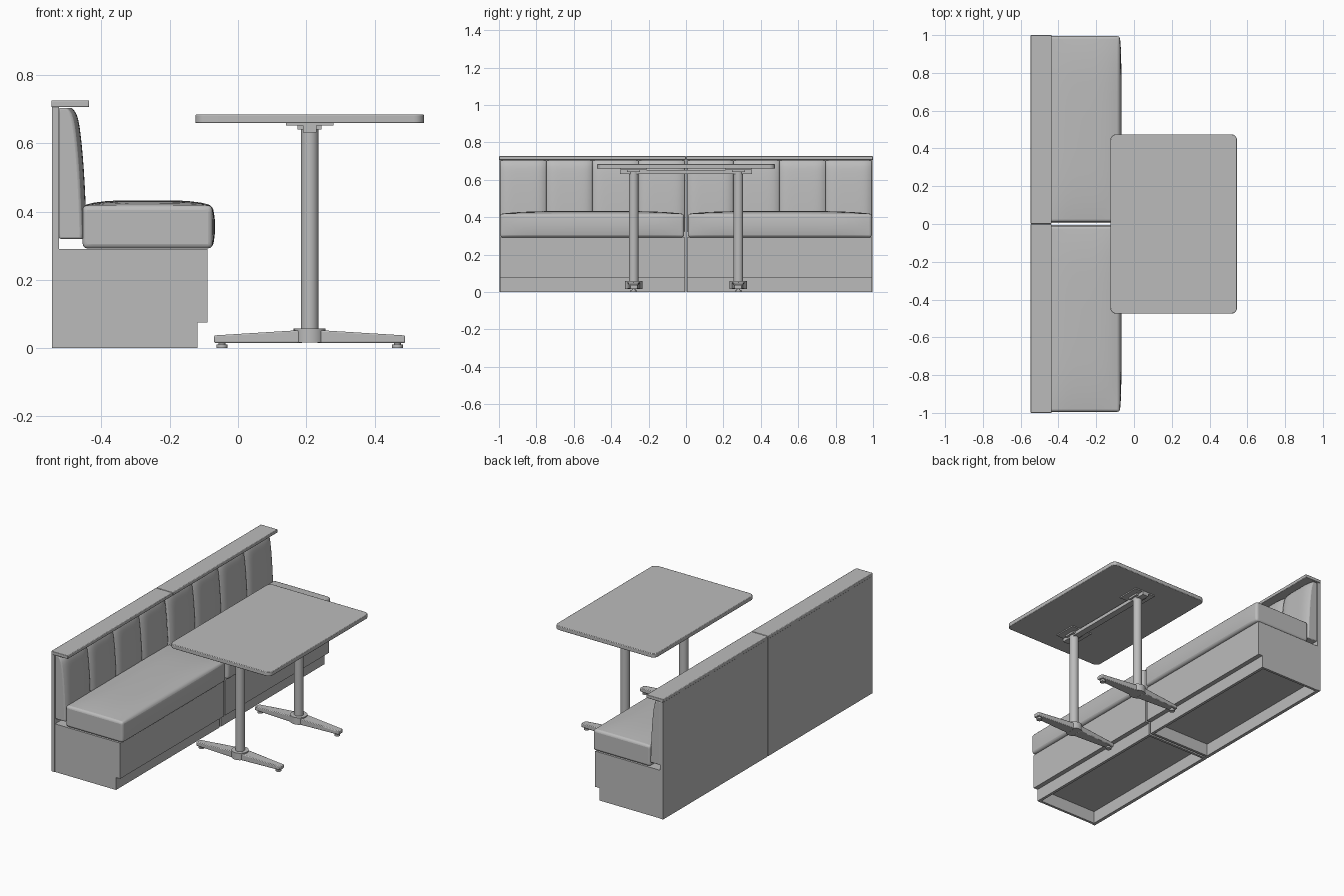
import bpy, bmesh, math
from mathutils import Vector

if "Cube" in bpy.data.objects:
    bpy.data.objects.remove(bpy.data.objects["Cube"])

grey = bpy.data.materials.new("plain_grey")
grey.diffuse_color = (0.5, 0.5, 0.5, 1)
grey.use_nodes = True
grey.node_tree.nodes["Principled BSDF"].inputs["Base Color"].default_value = grey.diffuse_color


def finish(name, bm, bevel=0, segments=2, smooth=True):
    bmesh.ops.recalc_face_normals(bm, faces=bm.faces)
    mesh = bpy.data.meshes.new(name)
    bm.to_mesh(mesh)
    bm.free()
    mesh.materials.append(grey)
    obj = bpy.data.objects.new(name, mesh)
    bpy.context.collection.objects.link(obj)
    bpy.ops.object.select_all(action='DESELECT')
    obj.select_set(True)
    bpy.context.view_layer.objects.active = obj
    if smooth:
        bpy.ops.object.shade_smooth_by_angle(angle=math.radians(35))
    if bevel:
        mod = obj.modifiers.new("round_edges", 'BEVEL')
        mod.width, mod.segments = bevel, segments
        mod.limit_method, mod.angle_limit = 'ANGLE', math.radians(50)
    return obj


def box(name, x, y, z, bevel=0, segments=2, cuts=(0, 0, 0), deform=None, smooth=None):
    """Box from ranges, optionally sliced into a grid and reshaped.
    deform receives the position and its -1..1 coordinates."""
    ranges = [sorted(r) for r in (x, y, z)]
    mid = Vector([(a + b) / 2 for a, b in ranges])
    half = Vector([(b - a) / 2 for a, b in ranges])
    bm = bmesh.new()
    bmesh.ops.create_cube(bm, size=2)
    for axis in range(3):
        normal = Vector([float(i == axis) for i in range(3)])
        for i in range(cuts[axis]):
            at = -1 + 2 * (i + 1) / (cuts[axis] + 1)
            bmesh.ops.bisect_plane(bm, geom=bm.verts[:] + bm.edges[:] + bm.faces[:],
                                   plane_co=normal * at, plane_no=normal)
    for v in bm.verts:
        unit = v.co.copy()
        pos = mid + Vector([unit[i] * half[i] for i in range(3)])
        v.co = deform(pos, unit) if deform else pos
    return finish(name, bm, bevel, segments, bool(bevel or deform) if smooth is None else smooth)


def cylinder(name, x, y, z0, z1, radius, sides=24):
    bm = bmesh.new()
    bmesh.ops.create_cone(bm, cap_ends=True, segments=sides, radius1=radius,
                          radius2=radius, depth=z1 - z0)
    bmesh.ops.translate(bm, verts=bm.verts, vec=(x, y, (z0 + z1) / 2))
    return finish(name, bm)


# Cushion: crowned top and slightly swollen front
def puff_seat(p, u):
    if u.z > 0.99:
        p.z += 0.015 * (1 - u.x ** 4) * (1 - u.y ** 4)
    if u.x > 0.99:
        p.x += 0.008 * (1 - u.y ** 8) * (1 - u.z ** 2)
    return p


# Back channel: leaning front that curves into the seams and the top
def puff_back(p, u):
    t = (u.z + 1) / 2
    if u.x > -0.99:
        front = -0.443 - 0.012 * t - 0.017 * t ** 3 - 0.014 * t ** 24
        front -= 0.016 * abs(u.y) ** 6
        p.x = front
    return p


# Two mirrored bench units
for side, s in (("right", 1), ("left", -1)):
    ends = (s * 0.006, s * 0.994)
    box(f"{side}_back_panel", (-0.545, -0.525), (s * 0.003, s * 0.997), (0, 0.706))
    box(f"{side}_cap_rail", (-0.547, -0.436), (s * 0.001, s), (0.706, 0.726), 0.003)
    box(f"{side}_seat_base", (-0.525, -0.09), ends, (0.075, 0.29))

    # Hollow plinth, open underneath
    box(f"{side}_plinth_front", (-0.135, -0.118), ends, (0, 0.075))
    for k, y in enumerate(ends):
        inner = y + s * 0.015 * (1 if k == 0 else -1)
        box(f"{side}_plinth_end_{k + 1}", (-0.525, -0.135), (y, inner), (0, 0.075))

    box(f"{side}_seat_cushion", (-0.455, -0.075), (s * 0.01, s * 0.994), (0.292, 0.418),
        0.013, 3, (11, 19, 5), puff_seat)

    # Four upholstered channels
    width = 0.988 / 4
    for i in range(4):
        y0 = 0.006 + i * width
        box(f"{side}_back_channel_{i + 1}", (-0.525, -0.443), (s * y0, s * (y0 + width)),
            (0.32, 0.704), 0.005, 2, (0, 15, 23), puff_back)

# Table top with rounded corners
bm = bmesh.new()
bmesh.ops.create_cube(bm, size=1)
for v in bm.verts:
    v.co = (0.21 + v.co.x * 0.67, v.co.y * 0.95, 0.6715 + v.co.z * 0.025)
upright = [e for e in bm.edges if abs(e.verts[0].co.z - e.verts[1].co.z) > 0.01]
bmesh.ops.bevel(bm, geom=upright, offset=0.03, segments=6, profile=0.5, affect='EDGES')
finish("table_top", bm, 0.003)

# Beam under the top, joining both columns
box("support_beam", (0.19, 0.23), (-0.353, 0.353), (0.632, 0.653))


def taper_arm(direction):
    # Arm narrows and thins from hub to tip
    def shape(p, u):
        tip = u.x * direction > 0
        p.y = base_y + u.y * (0.02 if tip else 0.034)
        if u.z > 0:
            p.z = 0.037 if tip else 0.053
        return p
    return shape


# Pedestals
for side, base_y in (("right", 0.28), ("left", -0.28)):
    box(f"{side}_mounting_plate", (0.14, 0.28), (base_y - 0.07, base_y + 0.07), (0.652, 0.66))
    box(f"{side}_bracket", (0.175, 0.245), (base_y - 0.035, base_y + 0.035), (0.641, 0.653))
    cylinder(f"{side}_column", 0.21, base_y, 0.04, 0.642, 0.026, 32)
    cylinder(f"{side}_hub", 0.21, base_y, 0.016, 0.058, 0.047)
    for end, d in (("front", 1), ("rear", -1)):
        box(f"{side}_{end}_arm", (0.21 + d * 0.02, 0.21 + d * 0.28), (base_y - 0.03, base_y + 0.03),
            (0.015, 0.05), 0.004, 2, deform=taper_arm(d))
        cylinder(f"{side}_{end}_glide", 0.21 + d * 0.257, base_y, 0.0, 0.01, 0.016, 16)
        cylinder(f"{side}_{end}_glide_stem", 0.21 + d * 0.257, base_y, 0.008, 0.018, 0.01, 12)
